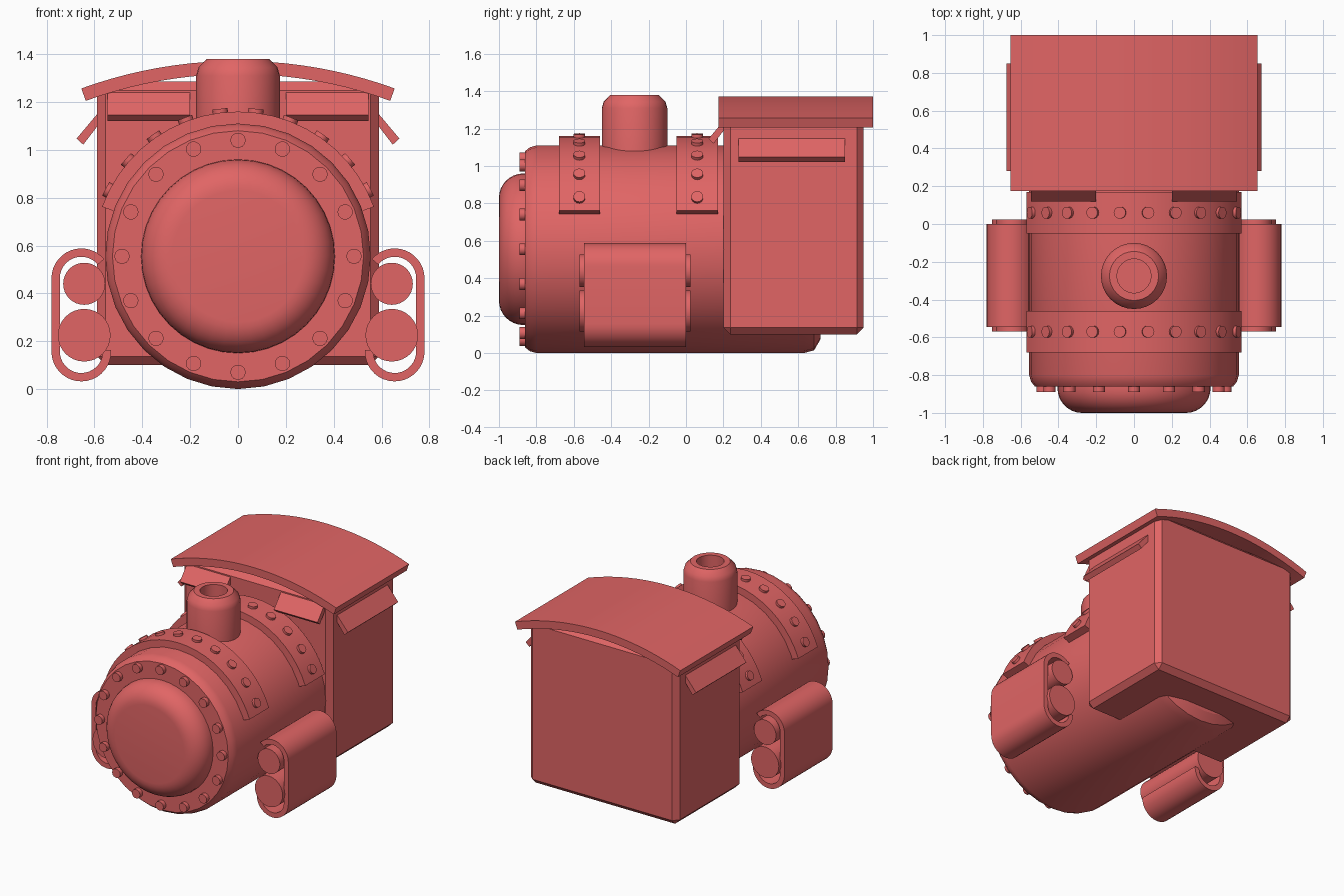
import bpy, bmesh
from math import sin, cos, pi, radians, sqrt
from mathutils import Matrix

if "Cube" in bpy.data.objects:
    bpy.data.objects.remove(bpy.data.objects["Cube"])

red = bpy.data.materials.new("red")
red.diffuse_color = (0.75, 0.13, 0.13, 1)
red.use_nodes = True
red.node_tree.nodes["Principled BSDF"].inputs["Base Color"].default_value = red.diffuse_color
CZ, R = 0.555, 0.555          # boiler axis height and radius


def finish(name, bm, smooth=30):
    bmesh.ops.recalc_face_normals(bm, faces=bm.faces[:])
    me = bpy.data.meshes.new(name)
    bm.to_mesh(me)
    bm.free()
    ob = bpy.data.objects.new(name, me)
    bpy.context.collection.objects.link(ob)
    me.materials.append(red)
    if smooth:
        bpy.ops.object.select_all(action='DESELECT')
        ob.select_set(True)
        bpy.context.view_layer.objects.active = ob
        bpy.ops.object.shade_smooth_by_angle(angle=radians(smooth))
    return ob


def lathe(bm, profile, mat, n=32):
    """Revolve (radius, height) points round local z; both ends are capped."""
    rings = [[bm.verts.new(mat @ Matrix.Translation((r * cos(2 * pi * i / n), r * sin(2 * pi * i / n), h)).translation)
              for i in range(n)] for r, h in profile]
    for a, b in zip(rings, rings[1:]):
        for i in range(n):
            j = (i + 1) % n
            bm.faces.new((a[i], a[j], b[j], b[i]))
    bm.faces.new(rings[0])
    bm.faces.new(rings[-1])


def band(name, outer, inner, y0, y1):
    """Curved sheet between two (x, z) polylines, extruded along y."""
    bm = bmesh.new()
    rows = [[bm.verts.new((p[0], y, p[1])) for y, p in ((y0, o), (y1, o), (y1, i), (y0, i))]
            for o, i in zip(outer, inner)]
    for a, b in zip(rows, rows[1:]):
        for k in range(4):
            m = (k + 1) % 4
            bm.faces.new((a[k], a[m], b[m], b[k]))
    bm.faces.new(rows[0])
    bm.faces.new(rows[-1])
    return finish(name, bm)


def arc(cx, cz, r, a0, a1, n):
    """Points on an arc, angles in degrees from +x towards +z."""
    return [(cx + r * cos(radians(a0 + (a1 - a0) * i / n)),
             cz + r * sin(radians(a0 + (a1 - a0) * i / n))) for i in range(n + 1)]


def along_y(x, z):
    """Local z becomes world +y."""
    return Matrix.Translation((x, 0, z)) @ Matrix.Rotation(-pi / 2, 4, 'X')


# boiler and rounded front door
bm = bmesh.new()
lathe(bm, [(0.525, -0.86), (0.545, -0.835), (R, -0.80), (R, 0.63), (0.54, 0.685), (0.48, 0.72)],
      along_y(0, CZ))
finish("boiler", bm, 25)
bm = bmesh.new()
lathe(bm, [(0.405, -0.84)] + [(r, y) for r, y in arc(0.275, -0.87, 0.13, 0, -90, 8)], along_y(0, CZ), 40)
finish("boiler_door", bm)

# ring of bolts on the boiler front
bm = bmesh.new()
for i in range(16):
    a = i * pi / 8
    lathe(bm, [(0.032, -0.89), (0.032, -0.85)], along_y(0.485 * sin(a), CZ + 0.485 * cos(a)), 14)
finish("front_bolts", bm)

# two straps over the boiler with bolts
for tag, y0, y1 in (("front", -0.68, -0.46), ("rear", -0.05, 0.17)):
    band(tag + "_strap", arc(0, CZ, 0.605, 20, 160, 20), arc(0, CZ, 0.545, 20, 160, 20), y0, y1)
    bm = bmesh.new()
    for i in range(10):
        m = (Matrix.Translation((0, (y0 + y1) / 2, CZ))
             @ Matrix.Rotation(radians(-63 + 14 * i), 4, 'Y'))
        lathe(bm, [(0.032, 0.59), (0.032, 0.621)], m @ Matrix.Identity(4), 14)
    finish(tag + "_strap_bolts", bm)

# chimney with a hollow top
bm = bmesh.new()
lathe(bm, [(0.175, 1.0), (0.175, 1.31), (0.165, 1.345), (0.13, 1.38), (0.09, 1.38), (0.09, 1.22)],
      Matrix.Translation((0, -0.275, 0)))
finish("chimney", bm, 35)

# cab box with chamfered edges
bm = bmesh.new()
bmesh.ops.create_cube(bm, size=1, matrix=Matrix.Translation((0, 0.575, 0.693))
                      @ Matrix.Diagonal((1.18, 0.75, 1.186, 1)))
bmesh.ops.bevel(bm, geom=bm.edges[:], offset=0.037, segments=1, affect='EDGES')
finish("cab", bm, 0)

# arched roof
RR, half = 1.92, 19.95
band("roof", arc(0, 1.372 - RR, RR, 90 - half, 90 + half, 20),
     arc(0, 1.372 - RR, RR - 0.055, 90 - half, 90 + half, 20), 0.175, 1.0)


# sloping window awnings on cab front and sides
def awning(name, place, z, a, b):
    bm = bmesh.new()
    profile = [(-0.02, z + 0.10), (-0.02, z + 0.15), (0.085, z + 0.025), (0.057, z)]
    ends = [[bm.verts.new(place(d, t, h)) for d, h in profile] for t in (a, b)]
    for k in range(4):
        m = (k + 1) % 4
        bm.faces.new((ends[0][k], ends[0][m], ends[1][m], ends[1][k]))
    bm.faces.new(ends[0])
    bm.faces.new(ends[1])
    finish(name, bm, 0)


for s, side in ((1, "right"), (-1, "left")):
    awning(side + "_side_awning", lambda d, t, h: (s * (0.59 + d), t, h), 1.022, 0.28, 0.85)
    awning(side + "_front_awning", lambda d, t, h: (s * t, 0.205 - d, h), 1.12, 0.20, 0.545)

    # curled side cover wrapped round two tanks
    outer = arc(0.655, 0.463, 0.125, 140, 0, 14) + arc(0.655, 0.157, 0.125, 0, -183, 18)
    inner = arc(0.655, 0.463, 0.09, 140, 0, 14) + arc(0.655, 0.157, 0.09, 0, -183, 18)
    band(side + "_tank_cover", [(s * x, z) for x, z in outer], [(s * x, z) for x, z in inner], -0.545, 0.0)
    for tag, z, r in (("upper", 0.44, 0.088), ("lower", 0.225, 0.11)):
        bm = bmesh.new()
        lathe(bm, [(r, -0.57), (r, 0.025)], along_y(s * 0.643, z), 32)
        finish(f"{side}_{tag}_tank", bm)
